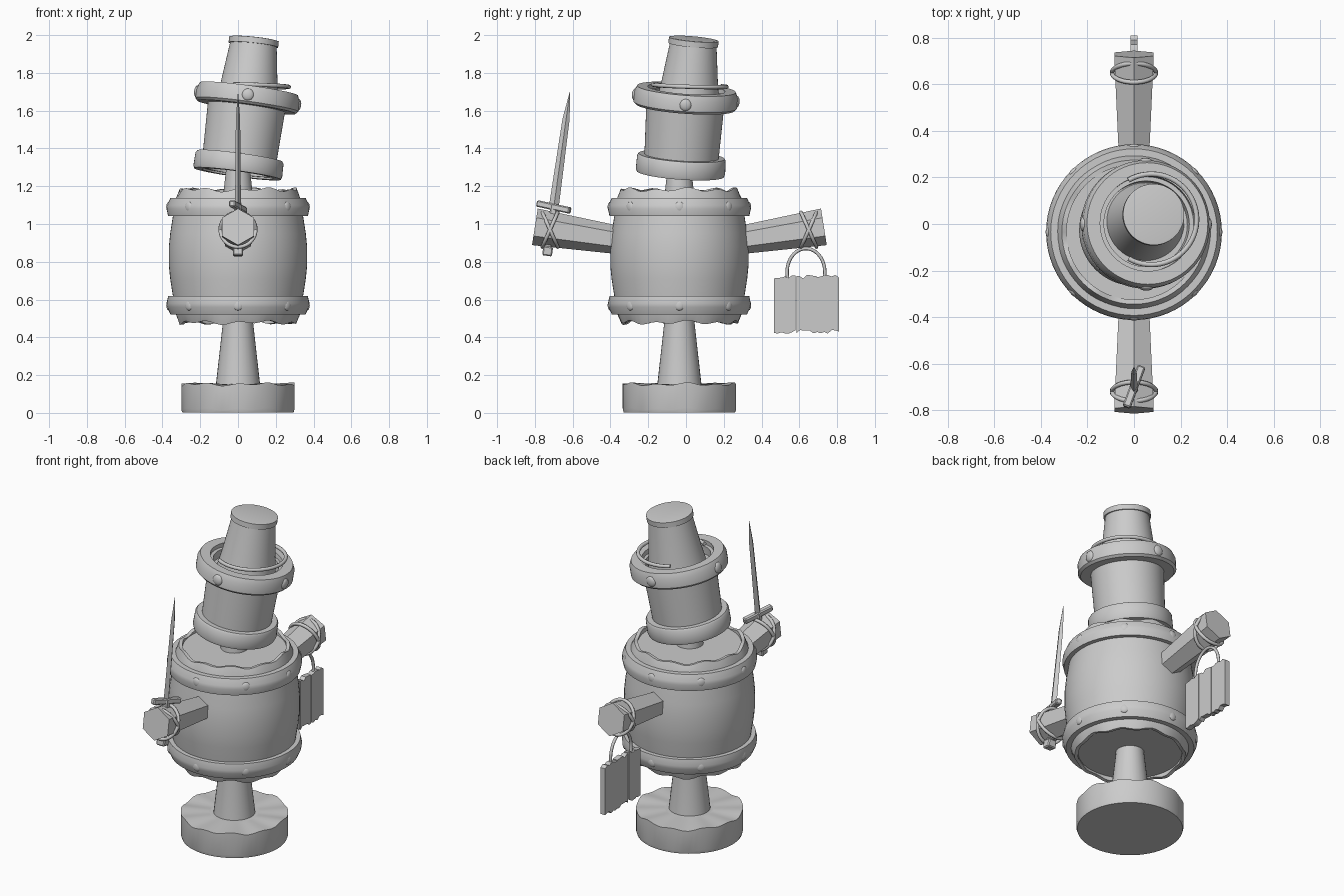
import bpy, bmesh, math, random
from mathutils import Vector, Matrix

if "Cube" in bpy.data.objects:
    bpy.data.objects.remove(bpy.data.objects["Cube"])

random.seed(4)
CY = -0.035                      # body axis sits slightly forward
MID = 0.83                       # barrel mid height


def finish(name, bm, mat=Matrix()):
    bmesh.ops.recalc_face_normals(bm, faces=bm.faces)
    me = bpy.data.meshes.new(name)
    bm.to_mesh(me)
    bm.free()
    ob = bpy.data.objects.new(name, me)
    ob.matrix_world = mat
    bpy.context.collection.objects.link(ob)
    return ob


def lathe(name, prof, mat, segs=64, loop=False, wave={}):
    """Spin (r, z) points; wave = {point index: ragged height}."""
    bm = bmesh.new()
    rings = []
    for k, (r, z) in enumerate(prof):
        ring = []
        for i in range(segs):
            a = math.tau * i / segs
            w = wave.get(k, 0) * (0.6 * math.sin(11 * a) + 0.4 * math.sin(5 * a + 1))
            ring.append(bm.verts.new((r * math.cos(a), r * math.sin(a), z + w)))
        rings.append(ring)
    pairs = list(zip(rings, rings[1:]))
    if loop:
        pairs.append((rings[-1], rings[0]))
    else:
        bm.faces.new(rings[0])
        bm.faces.new(rings[-1])
    for a, b in pairs:
        for i in range(segs):
            j = (i + 1) % segs
            bm.faces.new((a[i], a[j], b[j], b[i]))
    return finish(name, bm, mat)


def frame(loc, axis=(0, 0, 1)):
    return Matrix.Translation(loc) @ Vector((0, 0, 1)).rotation_difference(Vector(axis)).to_matrix().to_4x4()


def rivets(name, n, r, z, mat, size):
    for i in range(n):
        bm = bmesh.new()
        bmesh.ops.create_uvsphere(bm, u_segments=16, v_segments=8, radius=size)
        m = (mat @ Matrix.Rotation(math.tau * i / n, 4, 'Z') @ Matrix.Translation((r, 0, z))
             @ Matrix.Diagonal((0.5, 1, 1, 1)))
        finish(f"{name}_{i}", bm, m)


def tube(name, pts, r, cyclic=False):
    cu = bpy.data.curves.new(name, 'CURVE')
    cu.dimensions = '3D'
    cu.bevel_depth = r
    cu.bevel_resolution = 2
    cu.use_fill_caps = True
    sp = cu.splines.new('POLY')
    sp.points.add(len(pts) - 1)
    for p, co in zip(sp.points, pts):
        p.co = (*co, 1)
    sp.use_cyclic_u = cyclic
    sp.use_smooth = True
    ob = bpy.data.objects.new(name, cu)
    bpy.context.collection.objects.link(ob)


def arc(mat, r, a0, a1, n=40, ry=None):
    return [mat @ Vector((r * math.cos(a), (ry or r) * math.sin(a), 0))
            for a in (a0 + (a1 - a0) * i / (n - 1) for i in range(n))]


body = frame((0, CY, 0))

# base and post
lathe("base", [(0.295, 0.003), (0.3, 0.02), (0.3, 0.152), (0.14, 0.152)], body, wave={2: 0.01, 1: 0.008})
lathe("post", [(0.118, 0.14), (0.08, 0.48), (0.08, 1.14), (0.06, 1.32)], body, 32)

# barrel with ragged rims and recessed lids
half = [(0.29, 0.335), (0.29, 0.35), (0.31, 0.352), (0.332, 0.30), (0.345, 0.21), (0.359, 0.12), (0.366, 0.05)]
prof = [(r, MID - z) for r, z in half] + [(r, MID + z) for r, z in reversed(half)]
n = len(prof)
lathe("barrel", prof, body, wave={1: 0.012, 2: 0.013, n - 3: 0.013, n - 2: 0.012})

# barrel hoops
hoop = [(0.325, 0.212), (0.37, 0.212), (0.378, 0.25), (0.375, 0.27), (0.358, 0.308), (0.32, 0.308)]
for s, nm in ((1, "upper"), (-1, "lower")):
    lathe(nm + "_hoop", [(r, MID + s * z) for r, z in hoop], body, loop=True)
    rivets(nm + "_hoop_rivet", 8, 0.366, MID + s * 0.26, body, 0.028)

# tilted bucket head
head = frame((0.003, -0.027, 1.31), (0.135, 0.072, 1))
lathe("head_bucket", [(0.175, -0.02), (0.175, -0.035), (0.195, -0.035), (0.197, 0.05), (0.206, 0.32),
                      (0.207, 0.385), (0.185, 0.385), (0.183, 0.335)], head)
lathe("head_lower_hoop", [(0.19, -0.045), (0.232, -0.045), (0.237, -0.03), (0.235, 0.04), (0.228, 0.05),
                          (0.19, 0.05)], head, loop=True)
lathe("head_upper_hoop", [(0.2, 0.312), (0.262, 0.312), (0.275, 0.325), (0.275, 0.38), (0.262, 0.41),
                          (0.205, 0.41)], head, loop=True)
rivets("head_rivet", 4, 0.27, 0.36, head, 0.032)

# small upturned pail as hat, with its handle
hat = frame((0.06, 0.02, 1.745), (0.105, 0.09, 1))
lathe("hat", [(0.17, -0.12), (0.15, 0), (0.124, 0.205), (0.132, 0.205), (0.132, 0.236), (0.122, 0.238)], hat, 48)
tube("hat_handle", arc(frame((0.075, 0.02, 1.732), (0.03, 0.03, 1)), 0.195, -2.1, 2.1), 0.011)

# hexagonal arms with crossed lashings
for s, nm in ((-1, "sword_arm"), (1, "sign_arm")):
    a = Vector((0, CY + s * 0.29, 0.91))
    b = Vector((0, CY + s * 0.765, 0.985))
    d = b - a
    bm = bmesh.new()
    bmesh.ops.create_cone(bm, cap_ends=True, segments=6, radius1=0.073, radius2=0.098, depth=d.length)
    finish(nm, bm, Matrix.Translation((a + b) / 2) @ d.to_track_quat('Z', 'Y').to_matrix().to_4x4())
    for t in (-1, 1):
        m = (Matrix.Translation((0, CY + s * 0.685, 0.97))
             @ Matrix.Rotation(math.radians(90 + t * 24), 4, 'X'))
        tube(f"{nm}_lashing_{t}", arc(m, 0.094, 0, math.tau * 39 / 40, 40, 0.1), 0.01, True)

# sword: diamond blade, guard, grip
sword = frame((0, -0.70, 1.09), (0, 0.14, 1))
bm = bmesh.new()
secs = [[bm.verts.new(p) for p in ((w * 0.6, 0, z), (0, w, z), (-w * 0.6, 0, z), (0, -w, z))]
        for z, w in ((0, 0.026), (0.47, 0.019), (0.615, 0.001))]
for p, q in zip(secs, secs[1:]):
    for i in range(4):
        bm.faces.new((p[i], p[i - 1], q[i - 1], q[i]))
bm.faces.new(secs[0])
bm.faces.new(secs[-1])
finish("sword_blade", bm, sword)


def block(name, size, loc, mat):
    bm = bmesh.new()
    bmesh.ops.create_cube(bm, size=1, matrix=Matrix.Translation(loc) @ Matrix.Diagonal((*size, 1)))
    bmesh.ops.bevel(bm, geom=bm.edges[:], offset=0.006, segments=1, affect='EDGES')
    finish(name, bm, mat)


block("sword_guard", (0.035, 0.19, 0.034), (0, 0, 0),
      sword @ Matrix.Rotation(math.radians(-20), 4, 'Z') @ Matrix.Rotation(math.radians(-4), 4, 'X'))
block("sword_grip", (0.036, 0.036, 0.25), (0, 0, -0.11), sword)
block("sword_pommel", (0.055, 0.052, 0.05), (0, 0, -0.236), sword)

# hanging plank sign
for k, (y0, y1) in enumerate(((0.466, 0.58), (0.586, 0.69), (0.692, 0.81))):
    bm = bmesh.new()
    ys = [y0 + (y1 - y0) * i / 6 for i in range(7)]
    out = [(y, 0.43 + random.uniform(-0.012, 0.01)) for y in ys]
    out += [(y, 0.722 + random.uniform(-0.012, 0.01)) for y in reversed(ys)]
    f = bm.faces.new([bm.verts.new((-0.016, y, z)) for y, z in out])
    ex = bmesh.ops.extrude_face_region(bm, geom=[f])
    bmesh.ops.translate(bm, vec=(0.032, 0, 0), verts=[v for v in ex["geom"] if isinstance(v, bmesh.types.BMVert)])
    finish(f"sign_plank_{k}", bm)
m = Matrix(((0, 0, 1, 0), (1, 0, 0, 0.635), (0, 1, 0, 0.745), (0, 0, 0, 1)))
tube("sign_handle", arc(m, 0.1, -0.25, math.pi + 0.25, 40, 0.125), 0.009)

# smooth shading with sharp edges kept
for ob in bpy.context.scene.objects:
    if ob.type == 'MESH':
        ob.select_set(True)
        bpy.context.view_layer.objects.active = ob
bpy.ops.object.shade_smooth_by_angle(angle=math.radians(35))
